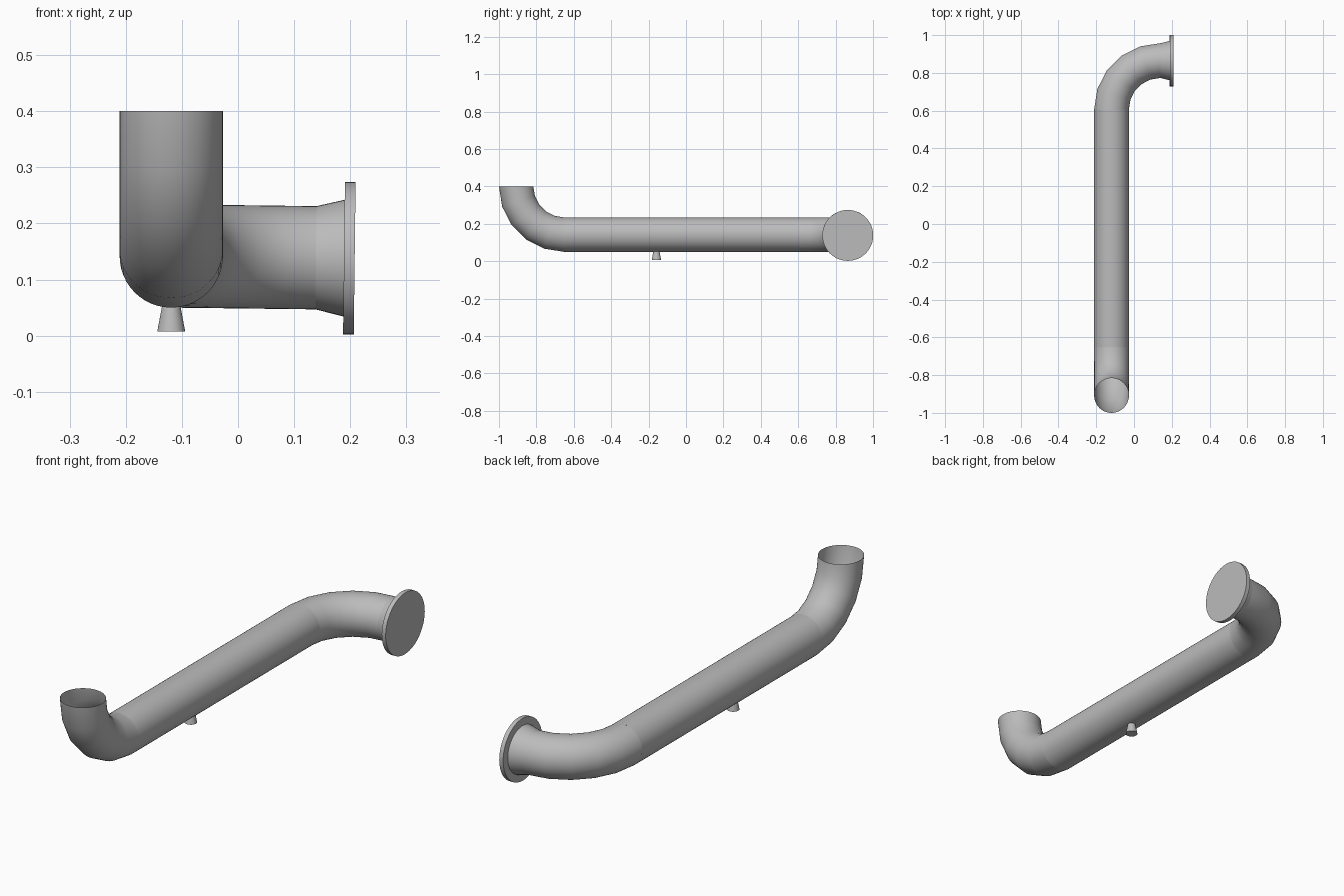
import bpy, bmesh, math
from mathutils import Vector, Matrix

cube = bpy.data.objects.get("Cube")
if cube:
    bpy.data.objects.remove(cube, do_unlink=True)

# One plain grey metal
metal = bpy.data.materials.new("grey metal")
metal.use_nodes = True
GREY = (0.5, 0.5, 0.5, 1)
metal.diffuse_color = GREY
metal.node_tree.nodes["Principled BSDF"].inputs["Base Color"].default_value = GREY

SIDES = 48
R = 0.092            # pipe radius
BEND = 0.258         # elbow centre-line radius
PX, PZ = -0.119, 0.142
Y_FRONT, Y_BACK = -0.65, 0.607
X, Y, Z = Vector((1, 0, 0)), Vector((0, 1, 0)), Vector((0, 0, 1))


def sweep(name, stations, side, capped=False):
    """Skin circular rings given as (centre, tangent, radius)."""
    bm = bmesh.new()
    rings = []
    for centre, tangent, radius in stations:
        other = tangent.cross(side)
        angles = [math.tau * i / SIDES for i in range(SIDES)]
        rings.append([bm.verts.new(centre + radius * (side * math.cos(a) + other * math.sin(a)))
                      for a in angles])
    for a, b in zip(rings, rings[1:]):
        for i in range(SIDES):
            j = (i + 1) % SIDES
            bm.faces.new((a[i], a[j], b[j], b[i]))
    if capped:
        bm.faces.new(rings[0][::-1])
        bm.faces.new(rings[-1])
    mesh = bpy.data.meshes.new(name)
    bm.to_mesh(mesh)
    bm.free()
    mesh.materials.append(metal)
    obj = bpy.data.objects.new(name, mesh)
    bpy.context.collection.objects.link(obj)
    bpy.ops.object.select_all(action='DESELECT')
    obj.select_set(True)
    bpy.context.view_layer.objects.active = obj
    bpy.ops.object.shade_smooth_by_angle(angle=math.radians(35))
    return obj


def elbow(start, along, toward, steps=5):
    """Quarter-turn stations leaving start in one direction and ending in another."""
    out = []
    for i in range(steps + 1):
        a = math.pi / 2 * i / steps
        s, c = math.sin(a), math.cos(a)
        out.append((start + BEND * (along * s + toward * (1 - c)), along * c + toward * s, R))
    return out


# Straight run
front, back = Vector((PX, Y_FRONT, PZ)), Vector((PX, Y_BACK, PZ))
sweep("straight_pipe", [(front, Y, R), (back, Y, R)], X)

# Front elbow turning up to an open mouth
sweep("front_elbow", elbow(front, -Y, Z), X)

# Back elbow, rolled very slightly, turning left and flaring into the flange
roll = Matrix.Rotation(math.radians(0.7), 3, 'Y')
out_dir, up = roll @ X, roll @ Z
bend = elbow(back, Y, out_dir)
end = bend[-1][0]
sweep("back_elbow", bend, up)
flange_start = end + out_dir * 0.05
sweep("flared_collar", [(end, out_dir, R), (flange_start, out_dir, 0.104)], up)

# End flange
sweep("end_flange", [(flange_start, out_dir, 0.136),
                     (flange_start + out_dir * 0.019, out_dir, 0.136)], up, capped=True)

# Small drain stub below the pipe
sweep("drain_stub", [(Vector((PX, -0.158, 0.007)), Z, 0.025),
                     (Vector((PX, -0.158, 0.06)), Z, 0.015)], X, capped=True)
